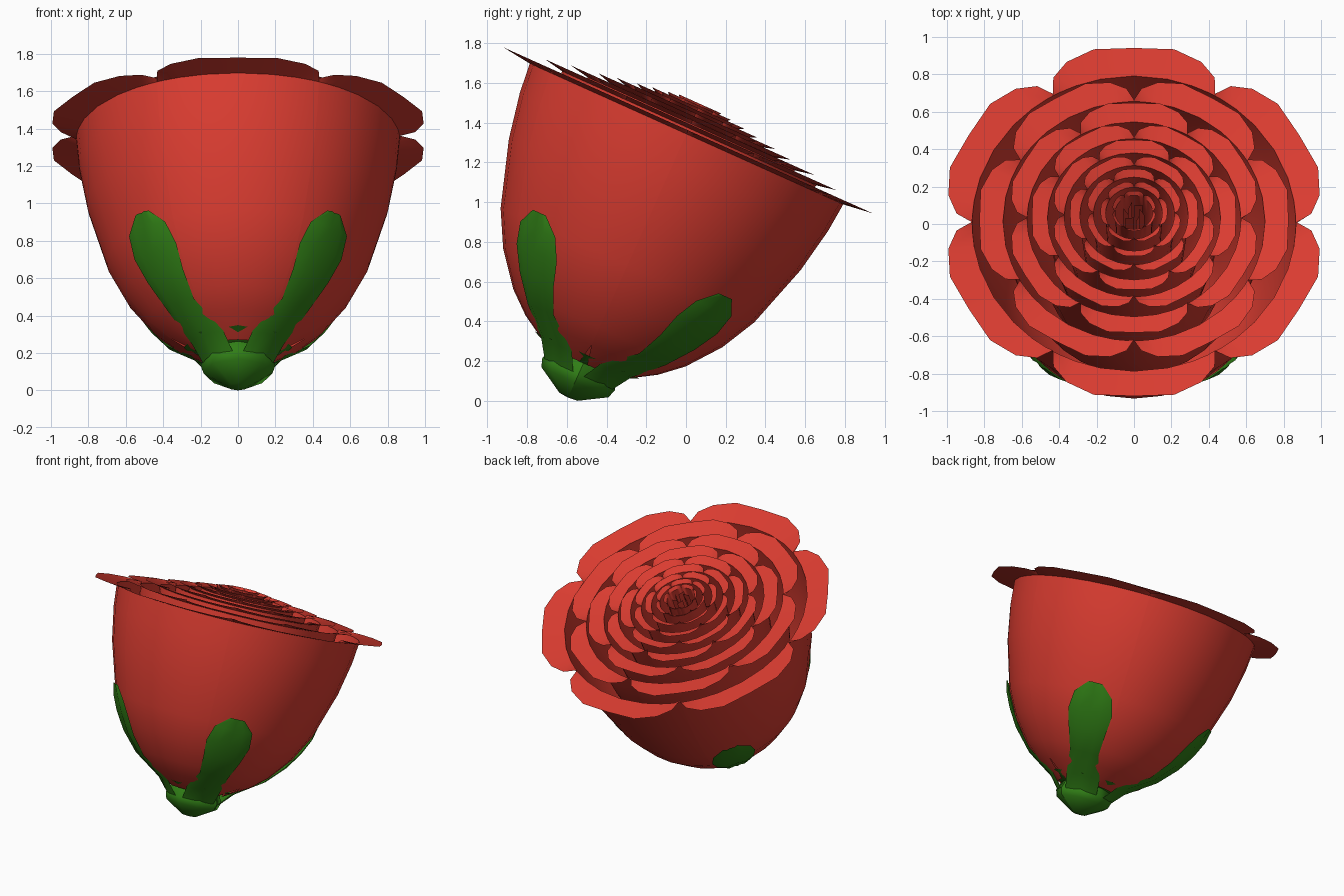
import bpy
from math import sin, cos, pi, radians
from mathutils import Matrix

if "Cube" in bpy.data.objects:
    bpy.data.objects.remove(bpy.data.objects["Cube"])

TILT = Matrix.Translation((0, -0.594, 0.016)) @ Matrix.Rotation(radians(-24.2), 4, 'X')
# cup profile: (height along flower axis, radius)
CUP = [(0.19, 0.2), (0.29, 0.365), (0.385, 0.475), (0.55, 0.605), (0.73, 0.70),
       (1.065, 0.805), (1.30, 0.85), (1.455, 0.865)]
# rim lobe of one petal: (position across the petal, outer radius)
HALF_LOBE = [(1.0, 0.868), (0.9, 0.95), (0.7, 1.005), (0.4, 1.035)]
LOBE = [(-t, r) for t, r in HALF_LOBE] + [(0, 1.02)] + HALF_LOBE[::-1]


def material(name, color):
    m = bpy.data.materials.new(name)
    m.diffuse_color = color
    m.use_nodes = True
    m.node_tree.nodes["Principled BSDF"].inputs["Base Color"].default_value = m.diffuse_color
    return m


RED = material("petal_red", (0.70, 0.045, 0.03, 1))
GREEN = material("sepal_green", (0.03, 0.21, 0.008, 1))


def cup_radius(h):
    for (h0, r0), (h1, r1) in zip(CUP, CUP[1:]):
        if h <= h1:
            return r0 + (r1 - r0) * (h - h0) / (h1 - h0)
    return CUP[-1][1]


def polar(r, a, h):
    return (r * cos(a), r * sin(a), h)


def build(name, grids, mat, angle=40):
    """Make one object out of several grids (lists of rows of points)."""
    verts, faces = [], []
    for g in grids:
        base, n = len(verts), len(g[0])
        for row in g:
            verts += row
        for j in range(len(g) - 1):
            for i in range(n - 1):
                a = base + j * n + i
                faces.append((a, a + 1, a + n + 1, a + n))
    me = bpy.data.meshes.new(name)
    me.from_pydata(verts, [], faces)
    me.validate()
    me.materials.append(mat)
    ob = bpy.data.objects.new(name, me)
    bpy.context.collection.objects.link(ob)
    ob.matrix_world = TILT
    bpy.ops.object.select_all(action='DESELECT')
    ob.select_set(True)
    bpy.context.view_layer.objects.active = ob
    bpy.ops.object.shade_smooth_by_angle(angle=radians(angle))
    return ob


def petal(center, scale, rise):
    rows = []
    for k, (h, r) in enumerate(CUP):
        spread = 0.8 if k == 0 else 1.0          # slightly rounded foot
        rows.append([polar(r * scale, center + t * spread * pi / 6,
                           h + rise * h / 1.455) for t, _ in LOBE])
    # flat turned-out rim
    rows.append([polar(r * scale, center + t * pi / 6, 1.475 + rise) for t, r in LOBE])
    return rows


# petal whorls, six petals each, staggered by half a petal
for k, s in enumerate([1.0, 0.81, 0.66, 0.535, 0.43, 0.335, 0.25, 0.175, 0.115]):
    offset = radians(30 if k % 2 == 0 else 0)
    build(f"petal_whorl_{k + 1}",
          [petal(offset + i * pi / 3, s, (1 - s) * 0.165) for i in range(6)], RED)

# tight upright slivers in the heart
slivers = []
for i in range(6):
    a = i * pi / 3
    slivers.append([[polar(0.06, a - 0.35, h), polar(0.035, a + 0.5, h)] for h in (0.9, 1.61)])
build("flower_heart", slivers, RED)


# four sepals hugging the cup
def sepal(center):
    rows = []
    for h, w, lift in [(0.13, 0.12, 0.0), (0.22, 0.12, 0.02), (0.35, 0.10, 0.03),
                       (0.48, 0.13, 0.035), (0.6, 0.155, 0.03), (0.71, 0.135, 0.025),
                       (0.79, 0.05, 0.02)]:
        r = cup_radius(h) if h > 0.19 else 0.19
        rows.append([polar(r + lift * (0.45 if abs(t) == 1 else 1.0 if t else 0.6),
                           center + t * w / r, h) for t in (-1, -0.5, 0, 0.5, 1)])
    return rows


build("sepals", [sepal(pi / 4 + i * pi / 2) for i in range(4)], GREEN, 60)

# receptacle under the cup
PROFILE = [(0.001, 0), (0.05, 0.005), (0.185, 0.085), (0.2, 0.13), (0.18, 0.19), (0.29, 0.235)]
build("receptacle", [[[polar(r, i * pi / 4, h) for i in range(9)] for r, h in PROFILE]], GREEN, 60)
